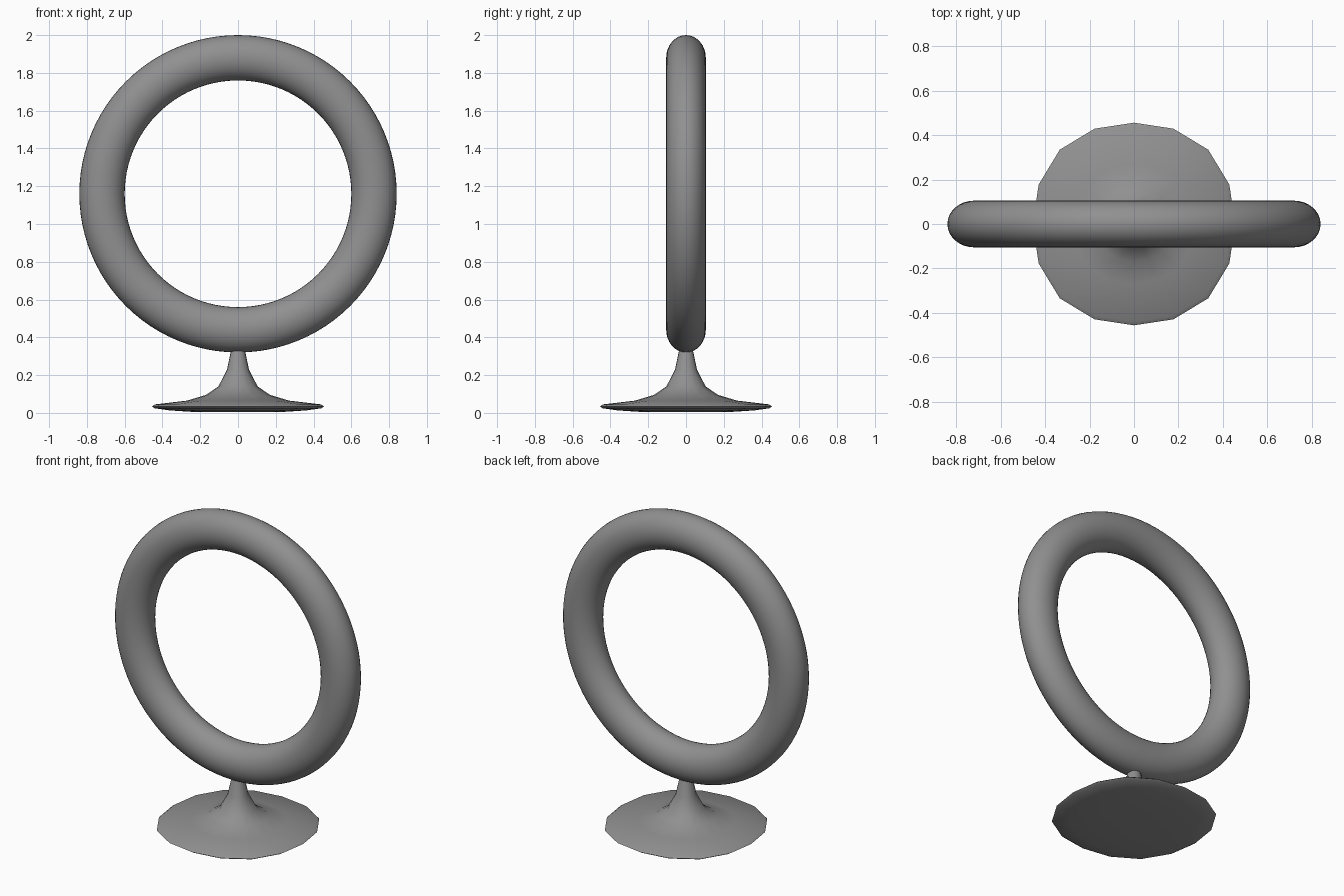
import bpy, math

if "Cube" in bpy.data.objects:
    bpy.data.objects.remove(bpy.data.objects["Cube"])

# Dark grey finish shared by all parts
grey = bpy.data.materials.new("dark_grey")
grey.diffuse_color = (0.28, 0.28, 0.28, 1)
grey.use_nodes = True
grey.node_tree.nodes["Principled BSDF"].inputs["Base Color"].default_value = grey.diffuse_color


def lathe(name, profile, sides, closed=False, squareness=0.0):
    """Revolve (radius, height) points around z, optionally bulging the diagonals."""
    verts, faces, n = [], [], len(profile)
    for i in range(sides):
        a = 2 * math.pi * i / sides
        s = 1 + squareness * math.sin(2 * a) ** 2
        verts += [(s * r * math.cos(a), s * r * math.sin(a), z) for r, z in profile]
    for i in range(sides):
        j = (i + 1) % sides
        for k in range(n if closed else n - 1):
            m = (k + 1) % n
            faces.append((i * n + k, j * n + k, j * n + m, i * n + m))
    if not closed:
        faces.append([i * n for i in reversed(range(sides))])
        faces.append([i * n + n - 1 for i in range(sides)])
    mesh = bpy.data.meshes.new(name)
    mesh.from_pydata(verts, [], faces)
    mesh.materials.append(grey)
    obj = bpy.data.objects.new(name, mesh)
    bpy.context.collection.objects.link(obj)
    bpy.ops.object.select_all(action='DESELECT')
    obj.select_set(True)
    bpy.context.view_layer.objects.active = obj
    bpy.ops.object.shade_smooth_by_angle(angle=math.radians(50))
    return obj


# Upright ring with a slightly oval tube
tube = [(0.72 + 0.12 * math.cos(t), 0.105 * math.sin(t))
        for t in (2 * math.pi * k / 32 for k in range(32))]
ring = lathe("ring", tube, 96, closed=True)
ring.rotation_euler = (math.pi / 2, 0, 0)
ring.location = (0, 0, 1.16)

# Flared sixteen-sided foot rising into a thin rounded stem
foot = [(0.22, 0.004), (0.36, 0.013), (0.44, 0.024), (0.456, 0.034),
        (0.44, 0.045), (0.27, 0.065), (0.17, 0.095), (0.104, 0.14),
        (0.058, 0.23), (0.038, 0.325), (0.03, 0.345), (0.015, 0.355)]
lathe("pedestal", foot, 16, squareness=0.037)
